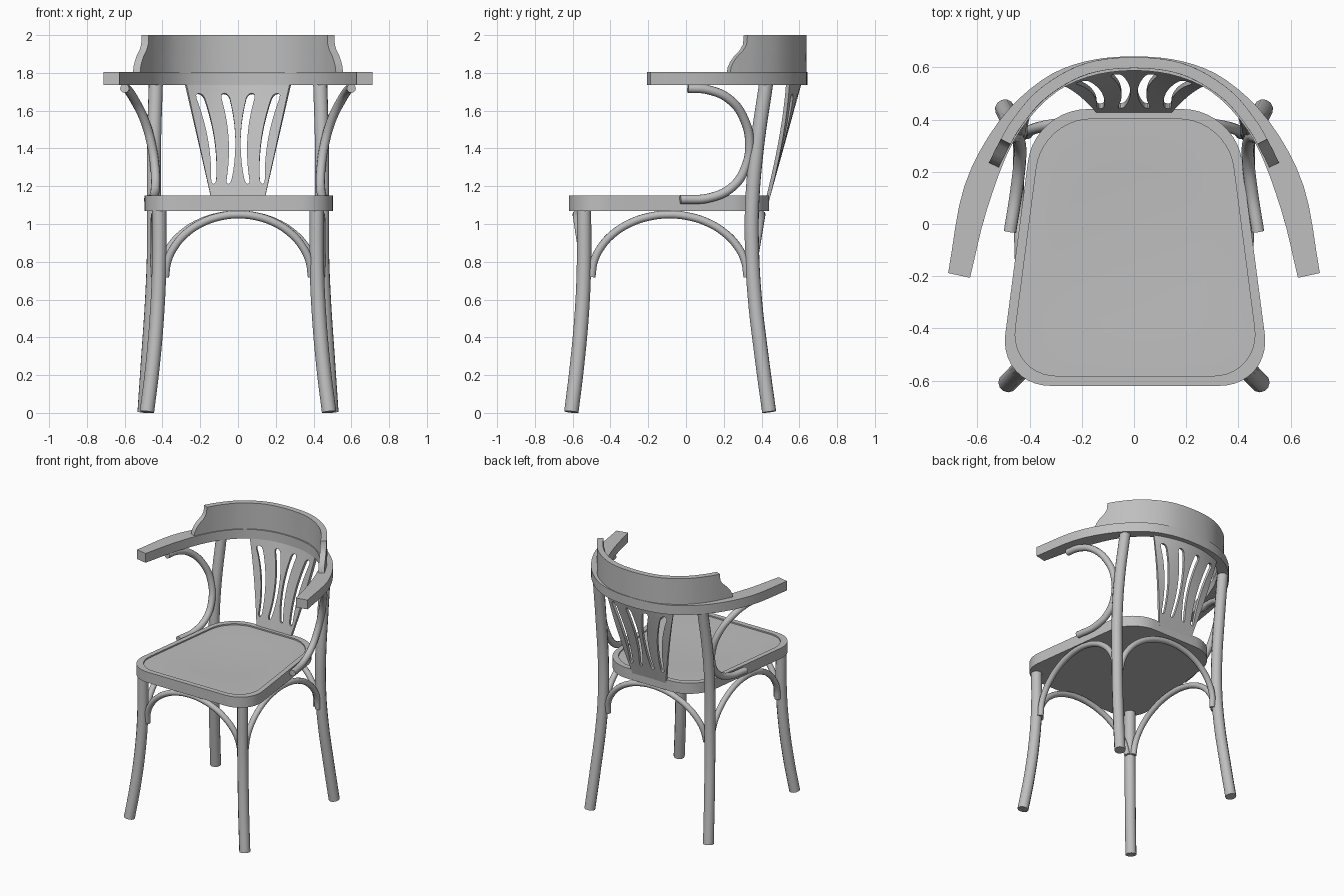
import bpy, bmesh, math
from mathutils import Vector

cube = bpy.data.objects.get("Cube")
if cube:
    bpy.data.objects.remove(cube, do_unlink=True)

GREY = (0.52, 0.52, 0.52, 1)
grey = bpy.data.materials.new("plain grey")
grey.use_nodes = True
grey.diffuse_color = GREY
grey.node_tree.nodes["Principled BSDF"].inputs["Base Color"].default_value = GREY


def select(ob):
    bpy.ops.object.select_all(action='DESELECT')
    ob.select_set(True)
    bpy.context.view_layer.objects.active = ob


def smooth(ob, angle=35):
    select(ob)
    bpy.ops.object.shade_smooth_by_angle(angle=math.radians(angle))


def add_mesh(name, bm):
    me = bpy.data.meshes.new(name)
    bm.to_mesh(me)
    bm.free()
    me.materials.append(grey)
    ob = bpy.data.objects.new(name, me)
    bpy.context.collection.objects.link(ob)
    return ob


def tube(name, points, radius):
    """Round bent rod through the points."""
    cu = bpy.data.curves.new(name, 'CURVE')
    cu.dimensions = '3D'
    cu.bevel_depth = radius
    cu.bevel_resolution = 4
    cu.resolution_u = 6
    cu.use_fill_caps = True
    sp = cu.splines.new('BEZIER')
    sp.bezier_points.add(len(points) - 1)
    for bp, p in zip(sp.bezier_points, points):
        bp.co = p
        bp.handle_left_type = bp.handle_right_type = 'AUTO'
    cu.materials.append(grey)
    ob = bpy.data.objects.new(name, cu)
    bpy.context.collection.objects.link(ob)
    select(ob)
    bpy.ops.object.convert(target='MESH')
    smooth(bpy.context.object, 50)


def pair(name, points, radius):
    """A rod on each side of the chair."""
    for side, s in (("left", 1), ("right", -1)):
        tube(f"{side}_{name}", [(s * x, y, z) for x, y, z in points], radius)


def spline(half, t):
    """Point on a smooth mirrored path; half runs from the middle outwards, t is -1 to 1."""
    pts = [Vector((-x, y)) for x, y in half[:0:-1]] + [Vector(p) for p in half]
    pts = [2 * pts[0] - pts[1]] + pts + [2 * pts[-1] - pts[-2]]
    u = (t + 1) * (len(half) - 1)
    i = min(int(u), len(pts) - 4)
    f = u - i
    a, b, c, d = pts[i:i + 4]
    return b + 0.5 * f * (c - a + f * (2 * a - 5 * b + 4 * c - d + f * (3 * (b - c) + d - a)))


def sheet(name, strips, thickness):
    """Thick sheet from strips of point rows, merged where they touch."""
    bm = bmesh.new()
    for rows in strips:
        grid = [[bm.verts.new(p) for p in row] for row in rows]
        for r0, r1 in zip(grid, grid[1:]):
            for k in range(len(r0) - 1):
                bm.faces.new((r0[k], r0[k + 1], r1[k + 1], r1[k]))
    bmesh.ops.remove_doubles(bm, verts=bm.verts, dist=1e-5)
    ob = add_mesh(name, bm)
    mod = ob.modifiers.new("thickness", 'SOLIDIFY')
    mod.thickness = thickness
    mod.offset = 0
    mod.use_even_offset = True
    select(ob)
    bpy.ops.object.modifier_apply(modifier=mod.name)
    smooth(ob, 30)


# Seat: rounded trapezoid with a raised rim and a shallow dish
def seat_outline(inset):
    corners = [Vector(c) for c in ((0.527, -0.62), (0.388, 0.44), (-0.38, 0.44), (-0.519, -0.62))]
    pts = []
    for i, c in enumerate(corners):
        prev, nxt = corners[i - 1], corners[(i + 1) % 4]
        r = 0.2
        a = c + (prev - c).normalized() * r
        b = c + (nxt - c).normalized() * r
        for k in range(11):
            f = k / 10
            # blend of corner control points close to a round arc
            w = 0.72
            q = ((1 - f) ** 2 * a + 2 * w * f * (1 - f) * c + f * f * b)
            pts.append(q / ((1 - f) ** 2 + 2 * w * f * (1 - f) + f * f))
        end = nxt + (c - nxt).normalized() * r
        pts += [b.lerp(end, k / 7) for k in range(1, 7)]
    mid = Vector((0.004, -0.09))
    return [Vector((mid.x + (p.x - mid.x) * (1 - inset / 0.48),
                    mid.y + (p.y - mid.y) * (1 - inset / 0.53))) for p in pts]


dish_mid = Vector((0, -0.095))
outer, inner = seat_outline(0), seat_outline(0.038)
dish = [dish_mid + (p - dish_mid).normalized() * 0.3 for p in inner]
bm = bmesh.new()
loops = [[bm.verts.new((p.x, p.y, z)) for p in loop] for loop, z in
         ((outer, 1.07), (outer, 1.15), (inner, 1.15), (inner, 1.14), (dish, 1.14))]
n = len(outer)
for lo, hi in zip(loops, loops[1:]):
    for k in range(n):
        bm.faces.new((lo[k], lo[(k + 1) % n], hi[(k + 1) % n], hi[k]))
apex = bm.verts.new((dish_mid.x, dish_mid.y, 1.12))
for k in range(n):
    bm.faces.new((loops[-1][k], loops[-1][(k + 1) % n], apex))
bm.faces.new(loops[0][::-1])
bmesh.ops.recalc_face_normals(bm, faces=bm.faces)
smooth(add_mesh("seat", bm), 30)

# Legs; the rear ones run up to the arm rail
pair("front_leg", [(0.417, -0.54, 1.08), (0.417, -0.54, 0.8), (0.427, -0.55, 0.55),
                   (0.452, -0.577, 0.25), (0.482, -0.607, 0.005)], 0.038)
pair("rear_leg", [(0.435, 0.425, 1.75), (0.445, 0.375, 1.4), (0.445, 0.35, 1.1),
                  (0.445, 0.35, 0.85), (0.455, 0.365, 0.6), (0.475, 0.4, 0.3),
                  (0.495, 0.44, 0.005)], 0.038)


# Bent arches under the seat
def arch(a, b, bulge):
    a, b = Vector(a), Vector(b)
    pts = []
    for k in range(13):
        ang = math.pi * k / 12
        rise = math.sin(ang)
        p = a.lerp(b, (1 - math.cos(ang)) / 2) + Vector(bulge) * rise
        pts.append((p.x, p.y, 0.72 + 0.33 * rise))
    return pts


tube("front_arch", arch((-0.385, -0.53), (0.39, -0.53), (0, -0.05)), 0.021)
tube("rear_arch", arch((-0.41, 0.345), (0.41, 0.345), (0, 0.055)), 0.021)
pair("side_arch", arch((0.415, -0.5), (0.44, 0.325), (0.01, 0)), 0.021)

# Curved arm supports from rail to seat side
pair("arm_support", [(0.6, 0.01, 1.718), (0.585, 0.11, 1.712), (0.55, 0.23, 1.66),
                     (0.495, 0.31, 1.55), (0.458, 0.337, 1.42), (0.44, 0.315, 1.3),
                     (0.437, 0.25, 1.2), (0.45, 0.13, 1.14), (0.475, -0.03, 1.13)], 0.024)

# Arm rail: flat bent board, wider towards the arm ends
rail_outer = [(0, 0.642), (0.19, 0.622), (0.355, 0.55), (0.52, 0.39), (0.65, 0.145), (0.712, -0.188)]
rail_inner = [(0, 0.588), (0.18, 0.562), (0.33, 0.48), (0.465, 0.31), (0.565, 0.05), (0.628, -0.206)]
steps = [k / 20 for k in range(-20, 21)]
sheet("arm_rail", [[[(*spline(path, t), 1.77) for t in steps] for path in (rail_inner, rail_outer)]], 0.07)

# Crest: bent board on the rail whose ends sweep in towards the top
crest = [(0, 0.618), (0.19, 0.592), (0.35, 0.5), (0.45, 0.385), (0.505, 0.29), (0.537, 0.225)]
ends = ((1.8, 1.0), (1.83, 0.985), (1.86, 0.94), (1.89, 0.87), (1.92, 0.79), (1.95, 0.75), (2.0, 0.74))
sheet("crest", [[[(*spline(crest, t * reach), z) for t in steps] for z, reach in ends]], 0.042)

# Back splat: fanned, bent panel with four curved slots
LOW, HIGH = 1.21, 1.69


def slot(z, bottom, middle, top):
    """Left and right edge of a slot at height z."""
    f = min(max((z - LOW) / (HIGH - LOW), 0), 1)
    x = bottom * (1 - f) * (1 - 2 * f) + middle * 4 * f * (1 - f) + top * f * (2 * f - 1)
    near = min(max(min(z - LOW, HIGH - z) / 0.025, 0), 1)
    h = (0.013 + 0.01 * f) * math.sqrt(1 - (1 - near) ** 2)
    return [x - h, x + h]


ease = (0, 0.003, 0.01, 0.025)
heights = [1.12] + [LOW + e for e in ease] + [LOW + 0.025 + 0.043 * k for k in range(1, 10)]
heights += [HIGH - e for e in ease[::-1]] + [1.745]
slots = [(-0.13, -0.143, -0.21), (-0.052, -0.032, -0.074), (0.052, 0.032, 0.074), (0.13, 0.143, 0.21)]
bars = [[] for k in range(5)]
for z in heights:
    f = (z - 1.15) / 0.59
    edge = 0.145 + 0.132 * f
    xs = [-edge] + [x for s in slots for x in slot(z, *s)] + [edge]
    for k, bar in enumerate(bars):
        a, b = xs[2 * k], xs[2 * k + 1]
        across = [a + (b - a) * j / 4 for j in range(5)]
        bar.append([(x, 0.437 + f * (0.163 - 0.8 * x * x), z) for x in across])
sheet("back_splat", bars, 0.02)
